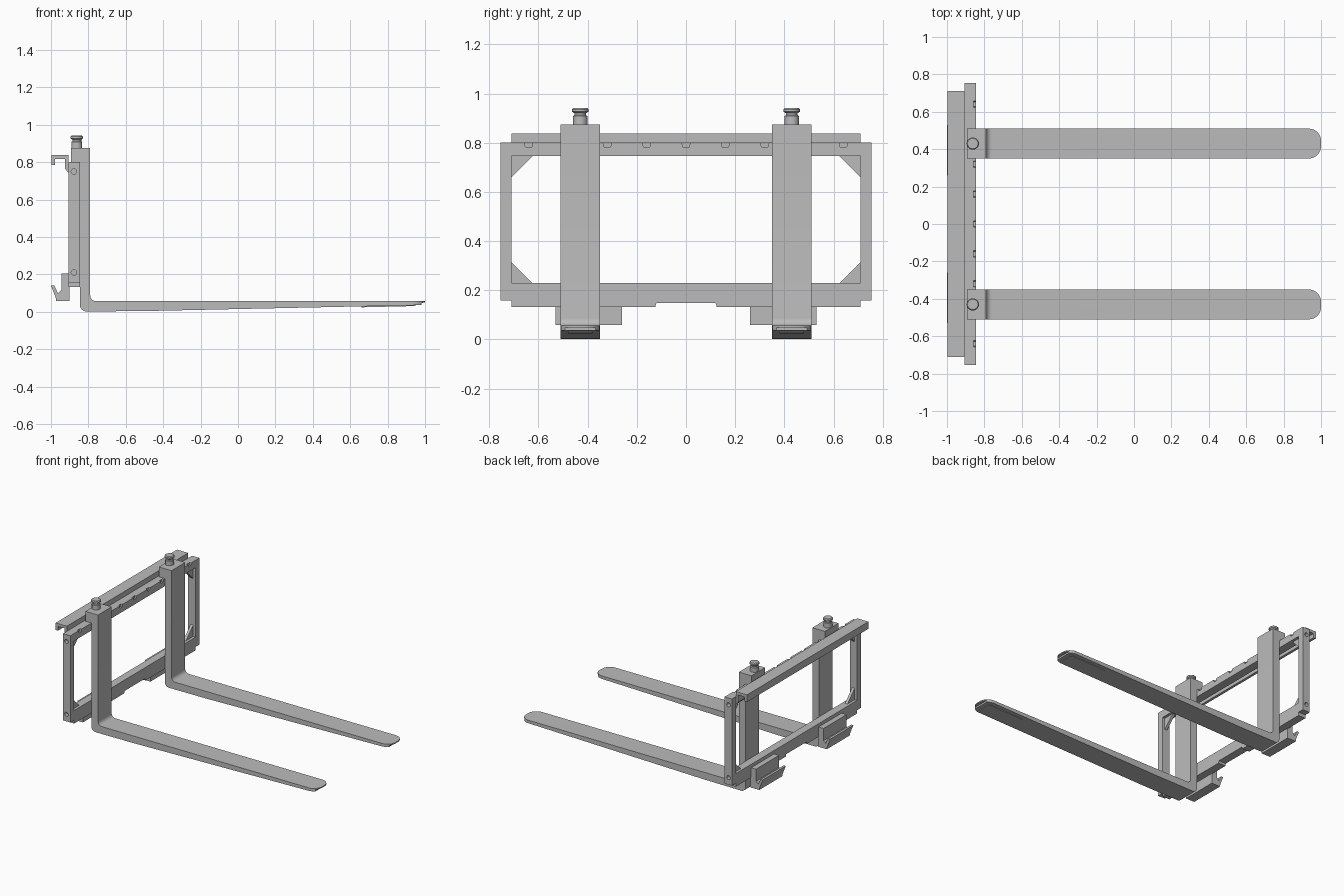
import bpy, bmesh, math
from mathutils import Vector

if "Cube" in bpy.data.objects:
    bpy.data.objects.remove(bpy.data.objects["Cube"], do_unlink=True)

steel = bpy.data.materials.new("grey steel")
steel.use_nodes = True
colour = (0.5, 0.5, 0.5, 1)
steel.diffuse_color = colour
steel.node_tree.nodes["Principled BSDF"].inputs["Base Color"].default_value = colour

PLACE = {"x": lambda u, v, w: (w, u, v),
         "y": lambda u, v, w: (u, w, v),
         "z": lambda u, v, w: (u, v, w)}


def finish(name, bm):
    bmesh.ops.recalc_face_normals(bm, faces=bm.faces)
    mesh = bpy.data.meshes.new(name)
    bm.to_mesh(mesh)
    bm.free()
    ob = bpy.data.objects.new(name, mesh)
    bpy.context.collection.objects.link(ob)
    mesh.materials.append(steel)
    return ob


def prism(name, outline, axis, start, end):
    """Extrude a flat outline along one axis."""
    bm = bmesh.new()
    face = bm.faces.new([bm.verts.new(PLACE[axis](u, v, start)) for u, v in outline])
    new = bmesh.ops.extrude_face_region(bm, geom=[face])["geom"]
    shift = Vector(PLACE[axis](0, 0, end - start))
    bmesh.ops.translate(bm, vec=shift, verts=[g for g in new if isinstance(g, bmesh.types.BMVert)])
    return finish(name, bm)


def box(name, x0, x1, y0, y1, z0, z1):
    return prism(name, [(x0, y0), (x1, y0), (x1, y1), (x0, y1)], "z", z0, z1)


def lathe(name, profile, centre, steps=24):
    """Spin a radius/height profile about a vertical axis."""
    bm = bmesh.new()
    verts = [bm.verts.new((r, 0, z)) for r, z in profile]
    edges = [bm.edges.new(pair) for pair in zip(verts, verts[1:])]
    bmesh.ops.spin(bm, geom=verts + edges, axis=(0, 0, 1), cent=(0, 0, 0),
                   angle=2 * math.pi, steps=steps)
    bmesh.ops.remove_doubles(bm, verts=bm.verts, dist=0.0001)
    bmesh.ops.translate(bm, vec=(*centre, 0), verts=bm.verts)
    return finish(name, bm)


def arc(cx, cy, r, a0, a1, n=6):
    angles = [math.radians(a0 + (a1 - a0) * i / n) for i in range(n + 1)]
    return [(cx + r * math.cos(a), cy + r * math.sin(a)) for a in angles]


def boolean(ob, cutter, operation):
    mod = ob.modifiers.new("cut", "BOOLEAN")
    mod.operation, mod.object, mod.solver = operation, cutter, "EXACT"
    mesh = bpy.data.meshes.new_from_object(
        ob.evaluated_get(bpy.context.evaluated_depsgraph_get()))
    ob.modifiers.clear()
    ob.data = mesh
    bpy.data.objects.remove(cutter, do_unlink=True)


def smooth(ob):
    bpy.ops.object.select_all(action="DESELECT")
    ob.select_set(True)
    bpy.context.view_layer.objects.active = ob
    bpy.ops.object.shade_smooth_by_angle(angle=math.radians(32))


BACK, FRONT = -0.905, -0.845     # depth of the carriage frame
HALF, INNER = 0.755, 0.71        # half width outside and inside the posts

# Upper bar with locking notches along its front top edge
upper = [(-INNER, 0.745), (INNER, 0.745), (INNER, 0.8)]
lip = list(upper)
for i in range(4, -5, -1):
    y = i * 0.16
    lip += [(y + 0.017, 0.8), (y + 0.013, 0.782), (y - 0.013, 0.782), (y - 0.017, 0.8)]
lip.append((-INNER, 0.8))
prism("upper_bar", upper + [(-INNER, 0.8)], "x", BACK, -0.857)
prism("notched_lip", lip, "x", -0.857, FRONT)

# Lower bar with stepped ends and a raised middle
prism("lower_bar", [(-INNER, 0.23), (-INNER, 0.133), (-0.125, 0.133), (-0.12, 0.149),
                    (0.12, 0.149), (0.125, 0.133), (INNER, 0.133), (INNER, 0.23)],
      "x", BACK, FRONT)

# Top hook rail
prism("hook_rail", [(-0.997, 0.785), (-0.997, 0.838), (BACK, 0.838), (BACK, 0.8),
                    (-0.89, 0.8), (-0.89, 0.745), (-0.908, 0.745), (-0.925, 0.765),
                    (-0.925, 0.817), (-0.978, 0.817), (-0.978, 0.785)],
      "y", -INNER, INNER)

for side, s in (("left", 1), ("right", -1)):
    # Side post with two blind bolt holes
    post = box("side_post_" + side, BACK, FRONT, *sorted((s * INNER, s * HALF)), 0.158, 0.8)
    for z in (0.75, 0.21):
        hole = prism("hole_cutter", arc(-0.877, z, 0.015, 0, 337.5, 15), "y",
                     s * 0.725, s * 0.8)
        hole.hide_render = True
        boolean(post, hole, "DIFFERENCE")

    # Corner gussets
    for level, z, up in (("lower", 0.23, 1), ("upper", 0.745, -1)):
        prism(f"gusset_{level}_{side}",
              [(s * INNER, z), (s * (INNER - 0.085), z), (s * INNER, z + up * 0.085)],
              "x", -0.885, -0.865)

    # Lower mounting hook
    prism("mount_hook_" + side,
          [(-1, 0.14), (-0.982, 0.14), (-0.963, 0.1), (-0.945, 0.115), (-0.945, 0.205),
           (-0.9, 0.205), (-0.9, 0.058), (-0.972, 0.058), (-0.975, 0.078)],
          "y", s * 0.26, s * 0.53)

    # Fork: shank, heel and tapered blade, trimmed to a rounded tip
    yc = s * 0.43
    profile = [(-0.79, 0.875), (-0.893, 0.875), (-0.893, 0.802), (FRONT, 0.802)]
    profile += arc(-0.81, 0.037, 0.035, 180, 270)
    profile += [(-0.5, 0.004), (0.98, 0.036), (0.98, 0.048), (1, 0.049), (1, 0.057)]
    profile += arc(-0.76, 0.087, 0.03, 270, 180)
    fork = prism("fork_" + side, profile, "y", yc - 0.08, yc + 0.08)
    plan = [(-1, yc - 0.1), (0.5, yc - 0.1), (0.5, yc - 0.08)]
    plan += arc(0.935, yc - 0.015, 0.065, -90, 0) + arc(0.935, yc + 0.015, 0.065, 0, 90)
    plan += [(0.5, yc + 0.08), (0.5, yc + 0.1), (-1, yc + 0.1)]
    trimmer = prism("tip_trimmer", plan, "z", -0.1, 1)
    trimmer.hide_render = True
    boolean(fork, trimmer, "INTERSECT")
    smooth(fork)

    # Thin wear plate beneath the tip
    prism("wear_plate_" + side, [(0.66, 0.03), (0.66, 0.024), (0.95, 0.031), (0.95, 0.037)],
          "y", yc - 0.05, yc + 0.05)

    # Locking pin with a flanged head
    pin = lathe("locking_pin_" + side,
                [(0, 0.87), (0.029, 0.87), (0.029, 0.908), (0.024, 0.912), (0.024, 0.92),
                 (0.033, 0.926), (0.033, 0.936), (0.028, 0.942), (0, 0.942)],
                (-0.862, yc))
    smooth(pin)
